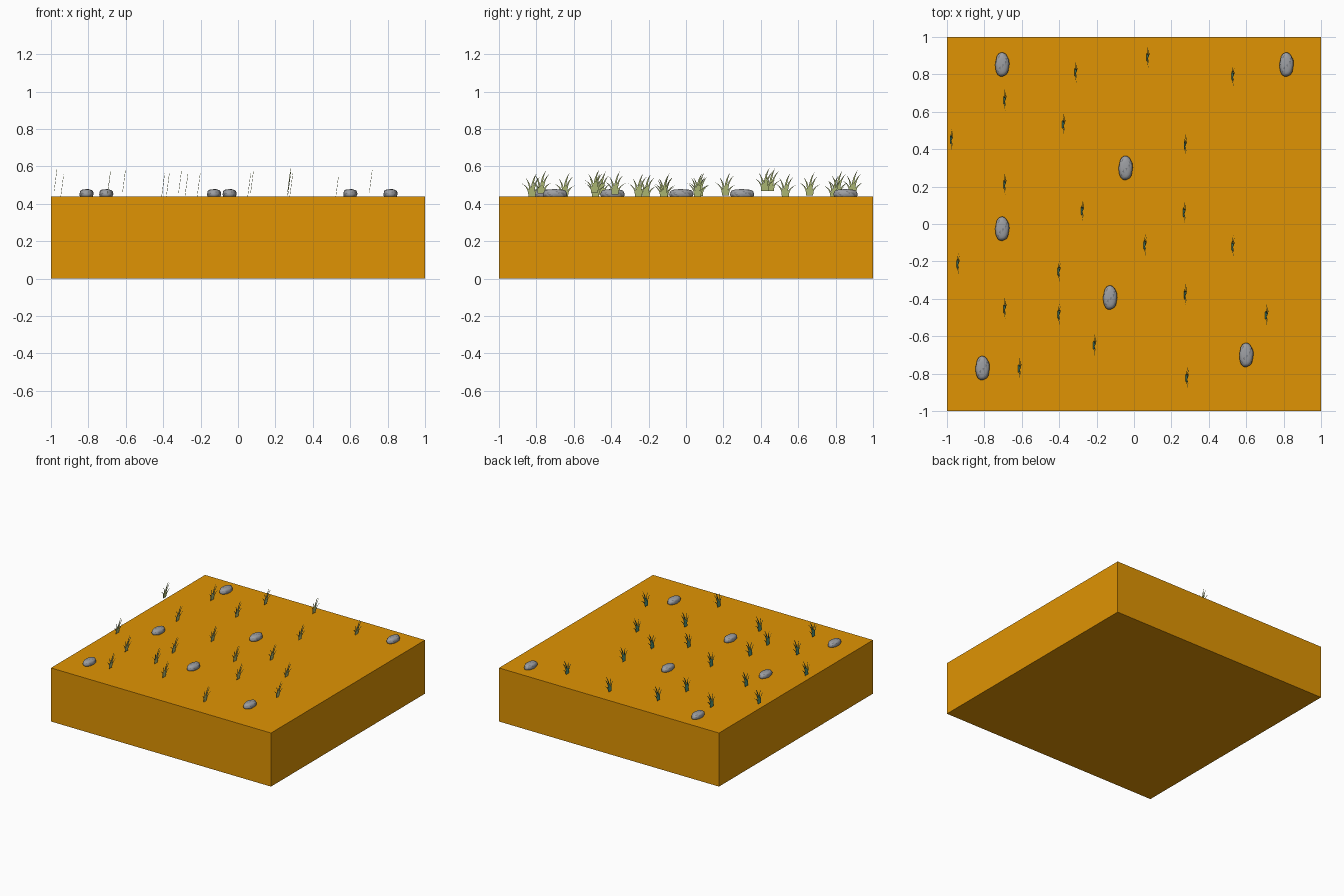
import bpy, bmesh, math, random
from mathutils import Vector, noise

if "Cube" in bpy.data.objects:
    bpy.data.objects.remove(bpy.data.objects["Cube"])

TOP = 0.44


def srgb(r, g, b):
    f = lambda c: c / 12.92 if c <= 0.04045 else ((c + 0.055) / 1.055) ** 2.4
    return (f(r / 255), f(g / 255), f(b / 255), 1)


def material(name, *rgb):
    m = bpy.data.materials.new(name)
    m.diffuse_color = srgb(*rgb)
    m.use_nodes = True
    m.node_tree.nodes["Principled BSDF"].inputs["Base Color"].default_value = m.diffuse_color
    return m


SOIL = material("ochre soil", 224, 148, 3)
GREY = material("stone grey", 156, 158, 162)
DARK = material("dark stone", 122, 124, 128)
OLIVE = material("olive grass", 180, 192, 122)
TEAL = material("teal grass", 88, 158, 128)


def to_mesh(bm, name, *mats):
    me = bpy.data.meshes.new(name)
    bm.to_mesh(me)
    bm.free()
    for m in mats:
        me.materials.append(m)
    return me


def place(name, mesh, loc):
    ob = bpy.data.objects.new(name, mesh)
    ob.location = loc
    bpy.context.collection.objects.link(ob)
    return ob


# ground slab
bm = bmesh.new()
bmesh.ops.create_cube(bm, size=1)
bmesh.ops.scale(bm, vec=(2, 2, TOP), verts=bm.verts)
place("ground_slab", to_mesh(bm, "ground_slab", SOIL), (0, 0, TOP / 2))

# rock: lumpy flattened ball, straighter on the -x side, shared by all copies
bm = bmesh.new()
bmesh.ops.create_icosphere(bm, subdivisions=3, radius=1)
for v in bm.verts:
    d = v.co.normalized()
    k = 1 + 0.1 * noise.noise(d * 2.2 + Vector((3, 1, 7)))
    x, y, z = d * k
    if x < 0:                                  # flatter side
        x = -abs(x) ** 0.85 * (1 - 0.2 * max(y, 0))
    z = z if z < 0.6 else 0.6 + (z - 0.6) * 0.5  # blunt top
    v.co = (x * 0.038, y * 0.066, max(z * 0.033 + 0.012, -0.012))
rnd = random.Random(4)
for f in bm.faces:                             # a few darker facets
    f.material_index = 1 if rnd.random() < 0.1 else 0
    f.smooth = True
rock = to_mesh(bm, "rock", GREY, DARK)
for i, (x, y) in enumerate([(-.705, .853), (.815, .853), (-.045, .30), (-.705, -.025),
                            (-.128, -.393), (-.81, -.77), (.60, -.70)]):
    place(f"rock_{i + 1}", rock, (x, y, TOP))

# grass tuft: a thin fan of curved blades in the y-z plane, leaning to +x
# blade: base y, tip y, tip height, base width
BLADES = [(-.012, -.052, .068, .011), (-.006, -.030, .096, .011),
          (.000, .026, .122, .013), (.008, .044, .104, .012), (.014, .058, .060, .011)]
STEPS = 6
bm = bmesh.new()
for by, ty, h, w in BLADES:
    rings = []
    for s in range(STEPS + 1):
        t = s / STEPS
        y = by + (ty - by) * t ** 2.2
        z = h * (t + 0.25 * t * (1 - t))
        x = -0.008 + 0.13 * z
        half = w / 2 * (1 - t ** 2) + 0.0004
        rings.append([bm.verts.new(p) for p in ((x + .0009, y - half, z), (x + .0009, y + half, z),
                                                (x - .0009, y + half, z), (x - .0009, y - half, z))])
    for a, b in zip(rings, rings[1:]):
        for k in range(4):
            n = (k + 1) % 4
            f = bm.faces.new((a[k], a[n], b[n], b[k]))
            f.material_index = 1 if k == 2 else 0  # teal faces -x
    bm.faces.new(rings[-1])
tuft = to_mesh(bm, "grass_tuft", OLIVE, TEAL)

# tuft positions with the height of each root
TUFTS = [(-.975, .45, .468), (-.69, .66, .445), (-.31, .81, .455), (.075, .89, .455),
         (.53, .79, .43), (-.375, .53, .44), (.275, .42, .468), (-.69, .21, .445),
         (-.275, .07, .443), (.27, .06, .44), (.06, -.115, .44), (.53, -.12, .43),
         (-.94, -.215, .435), (-.40, -.255, .44), (.275, -.38, .45), (-.69, -.455, .45),
         (-.40, -.485, .44), (.71, -.49, .46), (-.21, -.65, .44), (-.61, -.775, .455),
         (.285, -.825, .44)]
for i, p in enumerate(TUFTS):
    place(f"grass_tuft_{i + 1}", tuft, p)
